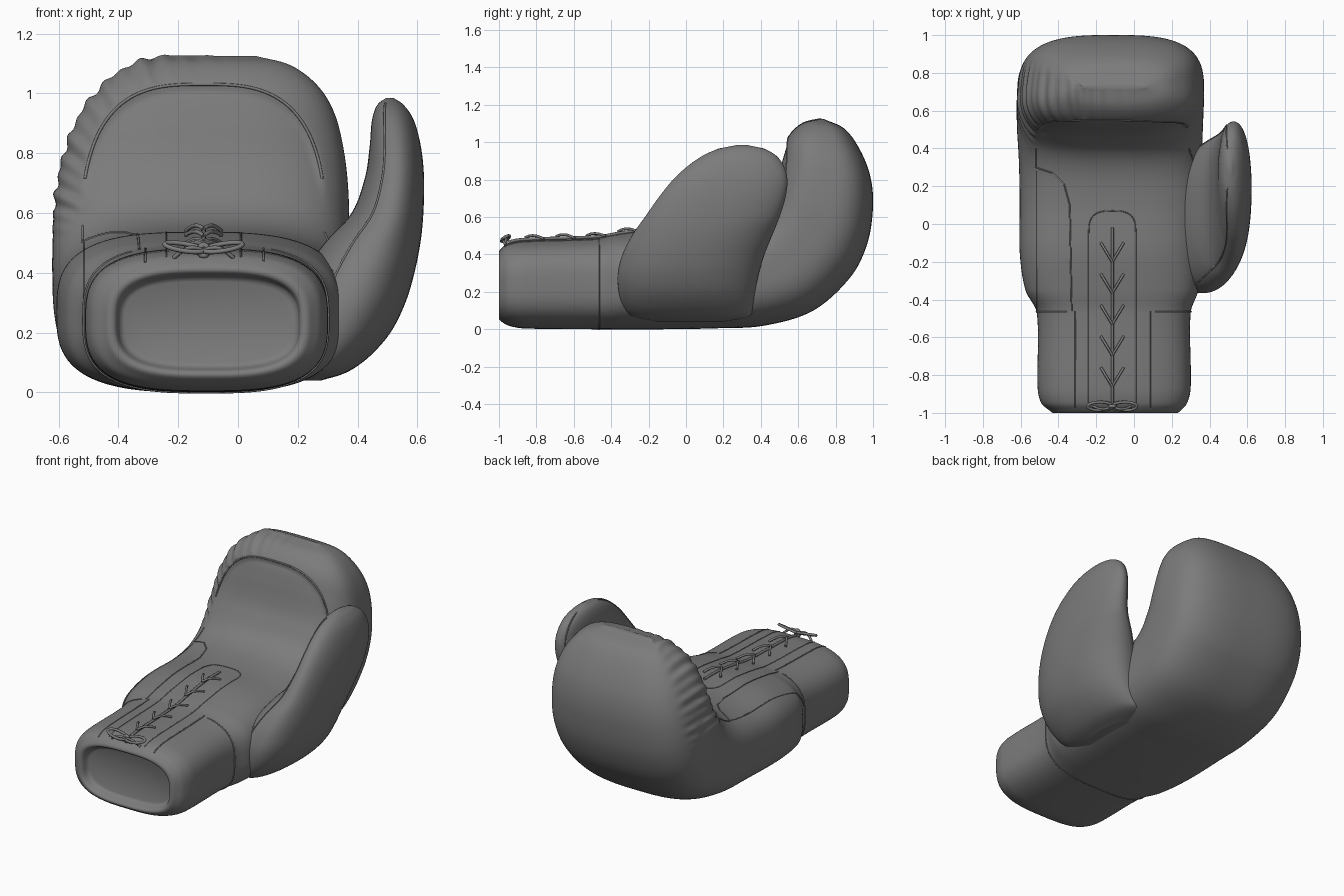
import bpy, bmesh
from math import sin, cos, pi, atan2, radians
from mathutils import Vector
from mathutils.bvhtree import BVHTree

cube = bpy.data.objects.get("Cube")
if cube:
    bpy.data.objects.remove(cube)

# One grey leather colour
leather = bpy.data.materials.new("grey leather")
leather.use_nodes = True
grey = (0.2, 0.2, 0.2, 1)
leather.diffuse_color = grey
leather.node_tree.nodes["Principled BSDF"].inputs["Base Color"].default_value = grey


def power(v, n):
    return (1 if v >= 0 else -1) * abs(v) ** (2 / n)


def smooth(a, b, v):
    k = min(1, max(0, (v - a) / (b - a)))
    return k * k * (3 - 2 * k)


def interpolate(stations, count):
    """Smooth spline through rows of numbers, spaced by their distance."""
    rows = [Vector(r) for r in stations]
    knots = [0]
    for a, b in zip(rows, rows[1:]):
        knots.append(knots[-1] + (b - a).length)
    last = len(rows) - 1
    tangents = []
    for i in range(last + 1):
        lo, hi = max(0, i - 1), min(last, i + 1)
        tangents.append((rows[hi] - rows[lo]) / (knots[hi] - knots[lo]))
    result, seg = [], 0
    for j in range(count + 1):
        k = knots[-1] * j / count
        while seg < last - 1 and k > knots[seg + 1]:
            seg += 1
        h = knots[seg + 1] - knots[seg]
        t = (k - knots[seg]) / h
        blend = t * t * (3 - 2 * t)
        result.append(rows[seg] * (1 - blend) + rows[seg + 1] * blend
                      + tangents[seg] * h * t * (1 - t) ** 2
                      - tangents[seg + 1] * h * t * t * (1 - t))
    return result


def ring_point(row, angle, n):
    y1, z1, y2, z2, left, right = row
    c, s = power(cos(angle), n), power(sin(angle), n)
    return Vector(((left + right) / 2 + c * (right - left) / 2,
                   (y1 + y2) / 2 + s * (y1 - y2) / 2,
                   (z1 + z2) / 2 + s * (z1 - z2) / 2))


def finish(obj):
    bpy.ops.object.select_all(action='DESELECT')
    obj.select_set(True)
    bpy.context.view_layer.objects.active = obj
    if obj.type == 'CURVE':
        bpy.ops.object.convert(target='MESH')
    bpy.ops.object.shade_smooth_by_angle(angle=radians(50))


def loft(name, rows, n, sides, shape=lambda p, s: p):
    """Skin superellipse rings, each spanning two side points and an x range."""
    bm = bmesh.new()
    rings = []
    for row in rows:
        angles = [2 * pi * i / sides for i in range(sides)]
        rings.append([bm.verts.new(shape(ring_point(row, a, n), sin(a))) for a in angles])
    for a, b in zip(rings, rings[1:]):
        for i in range(sides):
            j = (i + 1) % sides
            bm.faces.new((a[i], a[j], b[j], b[i]))
    bm.faces.new(rings[0])
    bm.faces.new(rings[-1])
    bmesh.ops.recalc_face_normals(bm, faces=bm.faces)
    tree = BVHTree.FromBMesh(bm)
    mesh = bpy.data.meshes.new(name)
    bm.to_mesh(mesh)
    bm.free()
    mesh.materials.append(leather)
    obj = bpy.data.objects.new(name, mesh)
    bpy.context.collection.objects.link(obj)
    finish(obj)
    return tree


def tube(name, points, radius, closed=False):
    curve = bpy.data.curves.new(name, 'CURVE')
    curve.dimensions = '3D'
    curve.bevel_depth = radius
    curve.bevel_resolution = 2
    curve.use_fill_caps = True
    spline = curve.splines.new('POLY')
    spline.points.add(len(points) - 1)
    for p, co in zip(spline.points, points):
        p.co = (*co, 1)
    spline.use_cyclic_u = closed
    curve.materials.append(leather)
    obj = bpy.data.objects.new(name, curve)
    bpy.context.collection.objects.link(obj)
    finish(obj)


def arch(x, z):
    return abs((x + .115) / .41) ** 3 + abs((z - .45) / .58) ** 3


def pad_shape(p, s):
    """Sink the finger panel and gather creases around its left edge."""
    if p.z < .5 or p.y < .3 or s < -.4:
        return p
    a = arch(p.x, p.z)
    if s > 0:
        p.y += .018 * (1 - smooth(.85, 1.05, a)) * smooth(.6, .8, p.z)
    phi = atan2(p.z - .45, p.x + .12)
    mask = (smooth(1, 1.15, a) * smooth(1.3, 1.9, phi) * smooth(-.4, .1, s)
            * smooth(.5, .6, p.z))
    bump = .005 * mask * (sin(58 * phi) + .7 * sin(37 * phi + 1))
    return p + Vector((cos(phi), 0, sin(phi))) * bump


# Cuff, palm and curled finger pad: inner y z, outer y z, left x, right x
body_stations = [
    (-.95, .37, -.95, .10, -.38, .18), (-.96, .385, -.96, .085, -.395, .20),
    (-.995, .40, -.995, .07, -.41, .21), (-1, .415, -1, .055, -.43, .23),
    (-.985, .435, -.985, .04, -.45, .25), (-.95, .46, -.95, .02, -.49, .28),
    (-.87, .475, -.87, .005, -.51, .3), (-.47, .49, -.47, 0, -.515, .3),
    (-.35, .51, -.35, 0, -.575, .34), (-.15, .535, -.15, 0, -.605, .35),
    (.1, .535, .15, .005, -.605, .36), (.27, .56, .42, .02, -.61, .36),
    (.38, .62, .68, .10, -.62, .365), (.44, .72, .88, .28, -.62, .37),
    (.475, .82, .97, .46, -.61, .37), (.5, .91, 1, .66, -.58, .355),
    (.53, 1, .985, .82, -.53, .325), (.57, 1.06, .93, .96, -.46, .27),
    (.63, 1.105, .85, 1.07, -.37, .18), (.715, 1.125, .735, 1.125, -.27, .06),
]
body = loft("glove_body", interpolate(body_stations, 240), 3, 144, pad_shape)

# Thumb: back y z, front y z, inner x, outer x
thumb_stations = [
    (.2, .04, -.15, .04, .18, .28), (.34, .07, -.29, .07, .15, .37),
    (.36, .12, -.335, .12, .15, .44), (.37, .2, -.36, .2, .16, .51),
    (.39, .3, -.365, .3, .18, .56), (.42, .4, -.34, .4, .22, .59),
    (.46, .5, -.29, .5, .29, .61), (.5, .6, -.22, .6, .38, .62),
    (.535, .72, -.135, .72, .425, .622), (.54, .82, -.05, .82, .44, .612),
    (.5, .91, .06, .91, .448, .588), (.43, .96, .16, .96, .465, .555),
    (.33, .985, .27, .985, .495, .52),
]
thumb_rows = interpolate(thumb_stations, 90)
loft("thumb", thumb_rows, 2.2, 72)

# Piping around the thumb, up one edge and down the other
up = [ring_point(r, radians(112), 2.2) for r in thumb_rows[12:85]]
down = [ring_point(r, radians(248), 2.2) for r in thumb_rows[12:85]]
tube("thumb_seam", up + down[::-1], .004)


def on_top(points, lift=0.0):
    """Lay a flat outline onto the upper surface of the body."""
    path = []
    for a, b in zip(points, points[1:]):
        steps = max(2, int((Vector(b) - Vector(a)).length / .02))
        path += [Vector(a).lerp(Vector(b), i / steps) for i in range(steps)]
    path.append(Vector(points[-1]))
    laid = []
    for p in path:
        hit = body.ray_cast(Vector((p.x, p.y, 2)), Vector((0, 0, -1)))[0]
        if hit:
            laid.append(hit + Vector((0, 0, lift)))
    return laid


# Arched seam of the finger panel
seam = []
for i in range(8, 73):
    a = pi * i / 80
    x, z = -.115 + .41 * power(cos(a), 3), .45 + .58 * power(sin(a), 3)
    hit = body.ray_cast(Vector((x, .1, z)), Vector((0, 1, 0)))[0] if z > .57 else None
    if hit:
        seam.append(hit)
tube("finger_panel_seam", seam, .005)

# Seams on the palm and cuff
tube("left_palm_seam", on_top([(-.52, .4), (-.52, .3), (-.43, .27), (-.37, .21),
                               (-.34, .1), (-.33, -.46)]), .004)
tube("left_edge_seam", on_top([(-.515, .28), (-.515, -.46)]), .003)
tube("right_palm_seam", on_top([(.29, .4), (.32, .32), (.31, .1), (.315, -.3)]), .004)
for name, x in (("left_cuff_seam", -.31), ("right_cuff_seam", .085)):
    tube(name, on_top([(x, -.46), (x, -.97)]), .004)
cuff_row = (-.465, .49, -.465, 0, -.517, .302)
around = [ring_point(cuff_row, radians(67 - i * 3), 3) for i in range(104)]
tube("cuff_seam", around, .004)

# Stitched placket under the laces
end = [(-.115 + .125 * power(cos(a), 3), -.05 + .12 * power(sin(a), 3))
       for a in (pi * i / 16 for i in range(17))]
tube("placket_stitch", on_top([(.01, -.96)] + end + [(-.24, -.96)]), .003)

# Laces: a centre cord with forked crossings
tube("lace_cord", on_top([(-.115, -.02), (-.115, -.95)], .006), .008)
for k in range(5):
    y = -.2 - .165 * k
    for side in (-1, 1):
        arm = on_top([(-.115, y), (-.115 + side * .06, y + .1)])
        top = len(arm) - 1
        arm = [p + Vector((0, 0, .004 + .02 * sin(pi * (i / top * .8 + .2))))
               for i, p in enumerate(arm)]
        tube("lace_arm", arm, .007)

# Bow: two loops, two loose ends and a knot
centre = Vector((-.115, -.965, .475))
for side in (-1, 1):
    loop = [centre + Vector((side * .065 * (1 - cos(a)), .022 * sin(a),
                             .012 * sin(a) + .01 * (1 - cos(a))))
            for a in (2 * pi * i / 24 for i in range(24))]
    tube("bow_loop", loop, .008, True)
    tail = [centre + Vector((side * .1 * t, -.015 * sin(pi * t), -.025 * t + .02 * sin(pi * t)))
            for t in (i / 10 for i in range(11))]
    tube("bow_tail", tail, .007)
knot = [centre + Vector((.014 * cos(a), 0, .018 * sin(a)))
        for a in (2 * pi * i / 12 for i in range(12))]
tube("bow_knot", knot, .01, True)
